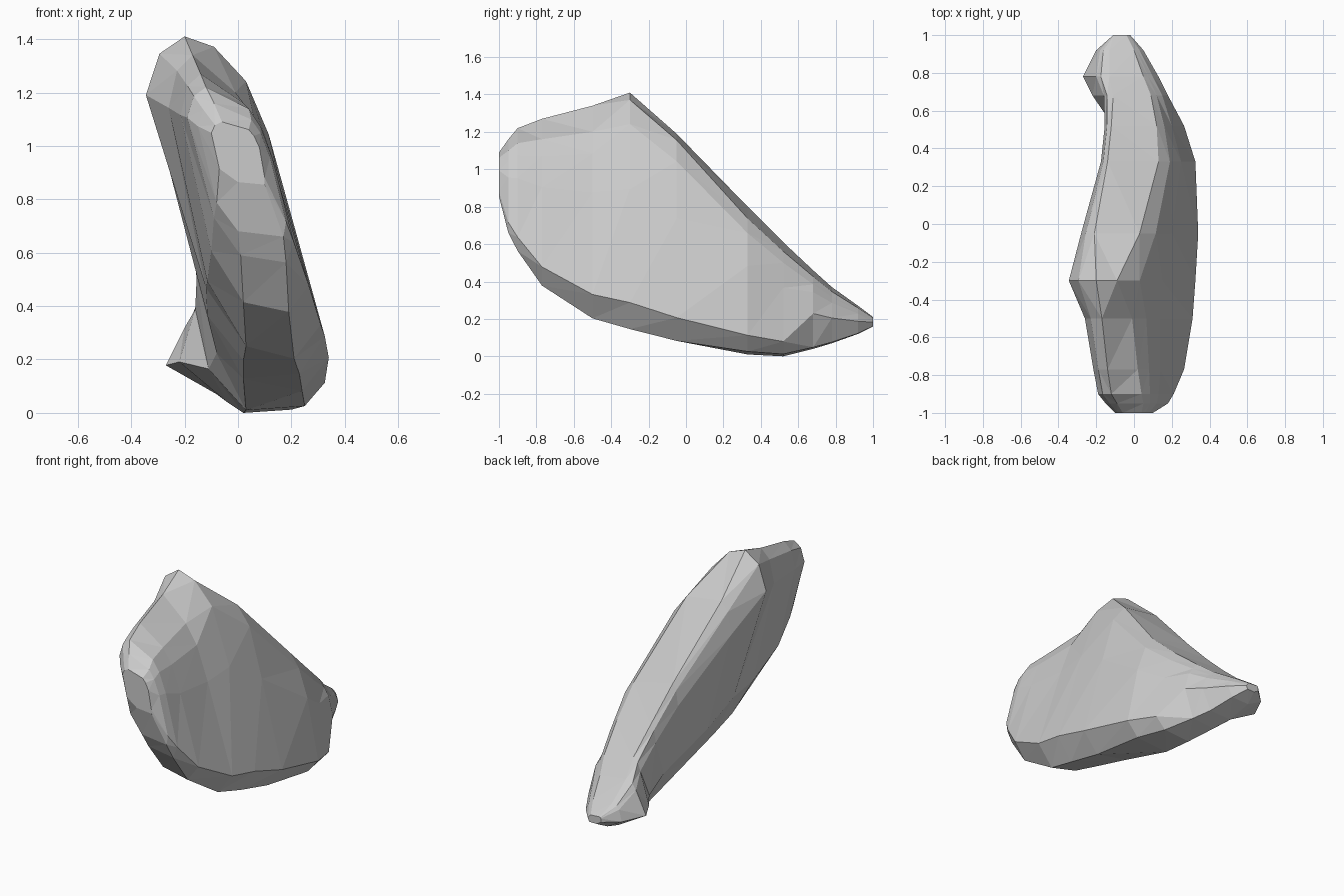
import bpy, bmesh

# Slab sections, front to back: y, top z, bottom z, then eight x values
# (top left, top right, right middle, right flank, right foot,
#  underside left, left flank, left shoulder)
SECTIONS = [
    (-1.00, 1.09, .85, -.06, .04, .08, .10, .10, .00, -.07, -.10),
    (-0.95, 1.16, .65, -.09, .05, .12, .18, .17, .00, -.08, -.15),
    (-0.90, 1.22, .55, -.12, .04, .13, .21, .18, .01, -.09, -.19),
    (-0.77, 1.27, .36, -.14, .02, .14, .265, .19, .02, -.10, -.215),
    (-0.50, 1.34, .18, -.17, -.01, .14, .31, .21, .03, -.115, -.26),
    (-0.30, 1.41, .12, -.20, -.09, .15, .325, .23, .02, -.12, -.345),
    (-0.05, 1.19, .06, -.21, .03, .20, .34, .24, .02, -.115, -.28),
    (0.33, .80, .01, -.14, .13, .25, .325, .25, .03, -.08, -.175),
    (0.52, .61, .00, -.12, .12, .20, .265, .20, .02, -.11, -.155),
    (0.68, .46, .04, -.11, .09, .15, .18, .12, -.04, -.22, -.16),
    (0.78, .37, .07, -.13, .05, .10, .13, .07, -.08, -.27, -.20),
    (0.92, .27, .12, -.13, .00, .03, .05, .02, -.10, -.20, -.18),
    (1.00, .21, .16, -.10, -.04, -.03, -.02, -.03, -.08, -.11, -.11),
]


def levels(y):
    """Height of each ring point as a fraction of the section height."""
    tail = y > .6
    front_tilt = .06 if y < 0 else 0
    crease = .88 if y < -.4 else .97 if y < 0 else .92
    return (1.0, crease, crease - .1, .72 if tail else .60,
            .45 if tail else .13, .02, front_tilt,
            .36 if tail else .27, .83, .95)


stone = bpy.data.materials.new("stone_grey")
stone.diffuse_color = (.6, .6, .6, 1)

# Loft the rings into one closed boulder
bm = bmesh.new()
rings = []
for y, top, bottom, *xs in SECTIONS:
    right_bevel = xs[1] + .5 * (xs[2] - xs[1])
    left_bevel = xs[0] + .65 * (xs[7] - xs[0])
    xs = xs[:2] + [right_bevel] + xs[2:] + [left_bevel]
    rings.append([bm.verts.new((x, y, bottom + f * (top - bottom)))
                  for x, f in zip(xs, levels(y))])
n = len(rings[0])
for a, b in zip(rings, rings[1:]):
    for i in range(n):
        j = (i + 1) % n
        bm.faces.new((a[i], a[j], b[j], b[i]))
bm.faces.new(rings[0])
bm.faces.new(rings[-1])

# Split into flat chipped facets
bmesh.ops.triangulate(bm, faces=bm.faces[:], quad_method='SHORT_EDGE')
bmesh.ops.recalc_face_normals(bm, faces=bm.faces[:])
mesh = bpy.data.meshes.new("boulder")
bm.to_mesh(mesh)
bm.free()
mesh.materials.append(stone)
bpy.context.collection.objects.link(bpy.data.objects.new("boulder", mesh))
